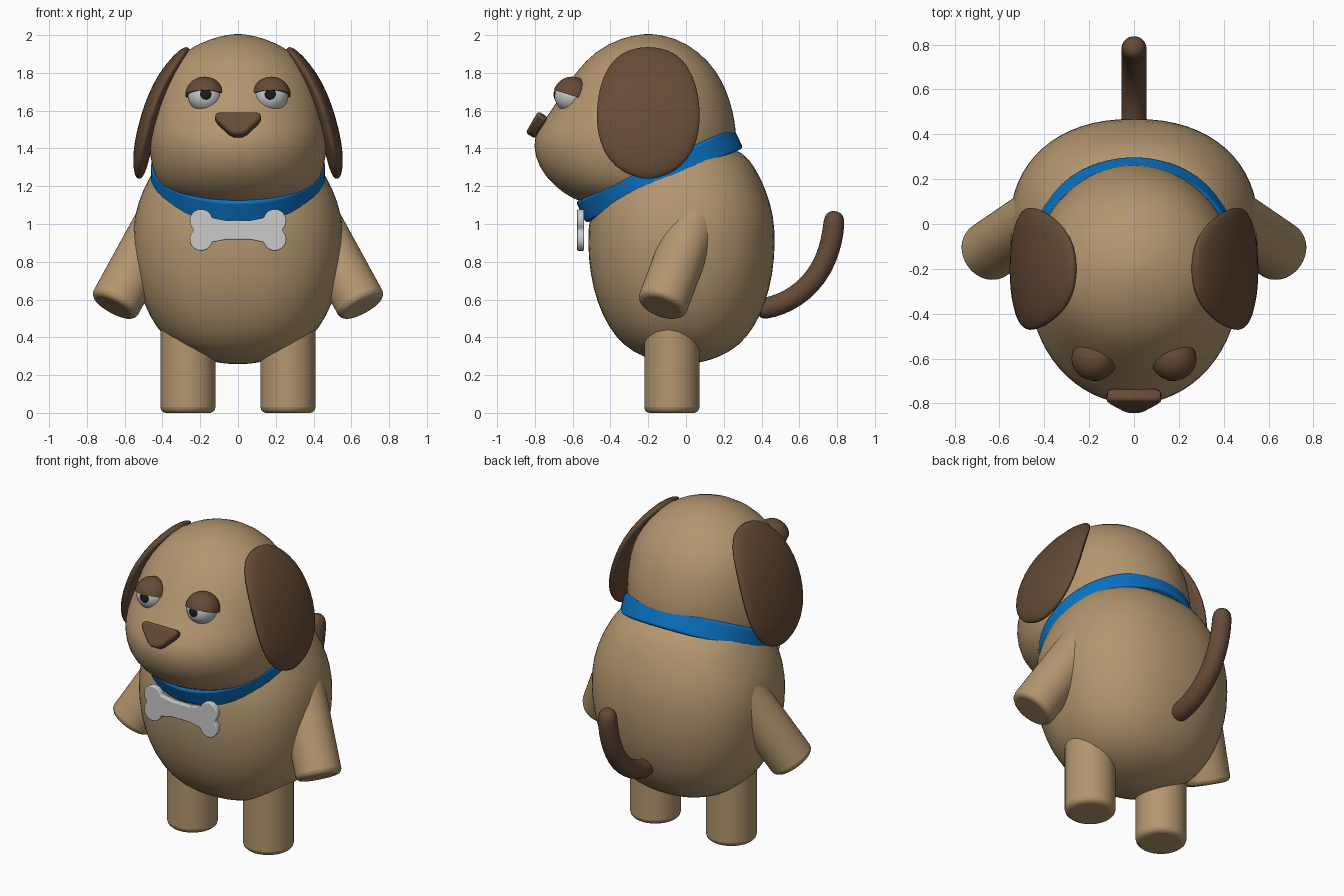
import bpy, bmesh
from math import sin, cos, pi, radians, copysign
from mathutils import Vector, Matrix

if "Cube" in bpy.data.objects:
    bpy.data.objects.remove(bpy.data.objects["Cube"])


def material(name, rgb):
    m = bpy.data.materials.new(name)
    m.diffuse_color = (*rgb, 1)
    m.use_nodes = True
    m.node_tree.nodes["Principled BSDF"].inputs["Base Color"].default_value = m.diffuse_color
    return m


TAN = material("tan", (0.45, 0.305, 0.16))
BROWN = material("brown", (0.13, 0.07, 0.038))
BLUE = material("blue", (0.003, 0.17, 0.55))
BLACK = material("black", (0.012, 0.012, 0.014))


def finish(name, bm, mat=None, subsurf=0, bevel=0):
    bmesh.ops.recalc_face_normals(bm, faces=bm.faces)
    me = bpy.data.meshes.new(name)
    bm.to_mesh(me)
    bm.free()
    ob = bpy.data.objects.new(name, me)
    bpy.context.collection.objects.link(ob)
    if mat:
        me.materials.append(mat)
    if bevel:
        b = ob.modifiers.new("bevel", 'BEVEL')
        b.width, b.segments, b.limit_method = bevel, 3, 'ANGLE'
        b.angle_limit = radians(50)
    if subsurf:
        s = ob.modifiers.new("subsurf", 'SUBSURF')
        s.levels = s.render_levels = subsurf
    return ob


def power(t, e):
    return copysign(abs(t) ** (2 / e), t)


def loft(name, rings, mat, e=2.0):
    """Skin rings, each (centre, axis_u, axis_v) of a superellipse with exponent e."""
    n = 32
    bm = bmesh.new()
    loops = []
    for c, u, v in rings:
        c, u, v = Vector(c), Vector(u), Vector(v)
        loops.append([bm.verts.new(c + u * power(cos(2 * pi * i / n), e)
                                   + v * power(sin(2 * pi * i / n), e)) for i in range(n)])
    for a, b in zip(loops, loops[1:]):
        for i in range(n):
            j = (i + 1) % n
            bm.faces.new((a[i], a[j], b[j], b[i]))
    for end, ring in ((loops[0], rings[0]), (loops[-1], rings[-1])):
        tip = bm.verts.new(ring[0])
        for i in range(n):
            bm.faces.new((end[i], end[(i + 1) % n], tip))
    return finish(name, bm, mat, 1)


def rod(name, start, end, r, mat, bevel):
    start, end = Vector(start), Vector(end)
    d = end - start
    bm = bmesh.new()
    m = Matrix.Translation((start + end) / 2) @ d.to_track_quat('Z', 'Y').to_matrix().to_4x4()
    bmesh.ops.create_cone(bm, cap_ends=True, segments=48, radius1=r, radius2=r,
                          depth=d.length, matrix=m)
    return finish(name, bm, mat, bevel=bevel)


def ball(name, c, scale, mat=None, cut=None):
    bm = bmesh.new()
    bmesh.ops.create_uvsphere(bm, u_segments=32, v_segments=20, radius=1)
    if cut:
        bmesh.ops.bisect_plane(bm, geom=bm.verts[:] + bm.edges[:] + bm.faces[:],
                               plane_co=(0, 0, 0), plane_no=cut, clear_inner=True)
        bmesh.ops.holes_fill(bm, edges=[e for e in bm.edges if e.is_boundary])
    bmesh.ops.transform(bm, verts=bm.verts,
                        matrix=Matrix.Translation(c) @ Matrix.Diagonal((*scale, 1)))
    return finish(name, bm, mat)


def slab(name, outline, depth, matrix, mat=None, bevel=0.006):
    """Extrude an (x, z) outline along y."""
    bm = bmesh.new()
    f = bm.faces.new([bm.verts.new((x, -depth / 2, z)) for x, z in outline])
    g = bmesh.ops.extrude_face_region(bm, geom=[f])["geom"]
    bmesh.ops.translate(bm, vec=(0, depth, 0), verts=[v for v in g if isinstance(v, bmesh.types.BMVert)])
    bmesh.ops.transform(bm, matrix=matrix, verts=bm.verts)
    return finish(name, bm, mat, bevel=bevel)


# Body: egg-shaped, a little shallower than wide and slightly squared
body = [(0.258, 0.03), (0.266, 0.12), (0.298, 0.235), (0.355, 0.345), (0.45, 0.435),
        (0.58, 0.504), (0.73, 0.547), (0.90, 0.563), (1.05, 0.552), (1.18, 0.507),
        (1.30, 0.442), (1.38, 0.37), (1.42, 0.25), (1.43, 0.05)]
loft("body", [((0, -0.024, z), (r, 0, 0), (0, r * 0.888, 0)) for z, r in body], TAN, 2.25)

# Head: rings of (z, half width, front y, back y), bulging into a muzzle
head = [(2.005, 0.03, -0.23, -0.17), (1.988, 0.135, -0.34, -0.06), (1.915, 0.292, -0.485, 0.07),
        (1.81, 0.385, -0.58, 0.165), (1.70, 0.432, -0.655, 0.22), (1.60, 0.456, -0.715, 0.25),
        (1.50, 0.47, -0.79, 0.268), (1.42, 0.474, -0.815, 0.268), (1.30, 0.46, -0.785, 0.25),
        (1.20, 0.42, -0.70, 0.19), (1.13, 0.33, -0.60, 0.08), (1.10, 0.2, -0.50, -0.05),
        (1.09, 0.03, -0.30, -0.24)]
loft("head", [((0, (f + b) / 2, z), (w, 0, 0), (0, (b - f) / 2, 0)) for z, w, f, b in head], TAN)

# Collar: tilted band
up = Vector((0, -sin(radians(25.5)), cos(radians(25.5)))) * 0.062
mid = Vector((0, -0.14, 1.26))
rod("collar", mid - up, mid + up, 0.461, BLUE, 0.015)

# Bone tag hanging from the collar
lobe = [(0.195 + 0.061 * cos(radians(a)), 0.049 + 0.061 * sin(radians(a)))
        for a in range(165, -54, -15)]
lobe = [(0.06, 0.05)] + lobe
right = lobe + [(x, -z) for x, z in reversed(lobe)]
bone = right + [(-x, z) for x, z in reversed(right)]
slab("bone_tag", bone, 0.036, Matrix.Translation((0, -0.558, 0.968)))

# Nose: rounded triangle leaning back on the muzzle
half = [(0.10, 0.066), (0.118, 0.056), (0.122, 0.036), (0.108, 0.012), (0.05, -0.05), (0.022, -0.067)]
slab("nose", half + [(-x, z) for x, z in reversed(half)], 0.06,
     Matrix.Translation((0, -0.79, 1.525)) @ Matrix.Rotation(radians(-30), 4, 'X'), BROWN, 0.016)

# Tail: tapered-end tube curling up
tail = [(0.38, 0.548, 1), (0.46, 0.56, 1), (0.54, 0.592, 1), (0.62, 0.645, 1), (0.69, 0.72, 1),
        (0.74, 0.81, 1), (0.772, 0.91, 1), (0.784, 1.01, 1), (0.785, 1.04, 0.87),
        (0.786, 1.06, 0.6), (0.787, 1.068, 0.2)]
rings = []
for i, (y, z, r) in enumerate(tail):
    a, b = tail[max(i - 1, 0)], tail[min(i + 1, len(tail) - 1)]
    t = Vector((0, b[0] - a[0], b[1] - a[1])).normalized()
    rings.append(((0, y, z), (0.057 * r, 0, 0), Vector((0, -t.z, t.y)) * 0.057 * r))
loft("tail", rings, BROWN)

# Ear stations: x, z, half width, half thickness
ear = [(0.262, 1.93, 0.03, 0.01), (0.273, 1.92, 0.11, 0.024), (0.313, 1.87, 0.187, 0.038),
       (0.374, 1.78, 0.242, 0.048), (0.428, 1.67, 0.27, 0.052), (0.468, 1.55, 0.278, 0.052),
       (0.498, 1.435, 0.26, 0.05), (0.515, 1.34, 0.212, 0.043), (0.522, 1.268, 0.132, 0.03),
       (0.525, 1.24, 0.03, 0.01)]
for s, side in ((-1, "left"), (1, "right")):
    rings = []
    for i, (x, z, w, t) in enumerate(ear):
        a, b = ear[max(i - 1, 0)], ear[min(i + 1, len(ear) - 1)]
        d = Vector((b[0] - a[0], 0, b[1] - a[1])).normalized()
        rings.append(((s * x, -0.2, z), (0, w, 0), Vector((-s * d.z, 0, d.x)) * t))
    loft("ear_" + side, rings, BROWN)

    # Eye, pupil and drooping lid
    ball("eye_" + side, (s * 0.175, -0.607, 1.68), (0.09, 0.09, 0.09))
    ball("pupil_" + side, (s * 0.172, -0.683, 1.685), (0.034, 0.018, 0.034), BLACK)
    ball("eyelid_" + side, (s * 0.177, -0.603, 1.68), (0.102, 0.1, 0.1), BROWN,
         (0, sin(radians(17)), cos(radians(17))))

    # Arms and legs
    rod("arm_" + side, (s * 0.375, 0.065, 1.08), (s * 0.66, -0.13, 0.56), 0.134, TAN, 0.03)
    rod("leg_" + side, (s * 0.265, -0.075, 0.5), (s * 0.265, -0.075, 0), 0.146, TAN, 0.03)

# Smooth shading, sharp edges kept
bpy.ops.object.select_all(action='SELECT')
bpy.context.view_layer.objects.active = bpy.data.objects["body"]
bpy.ops.object.shade_smooth_by_angle(angle=radians(40))
